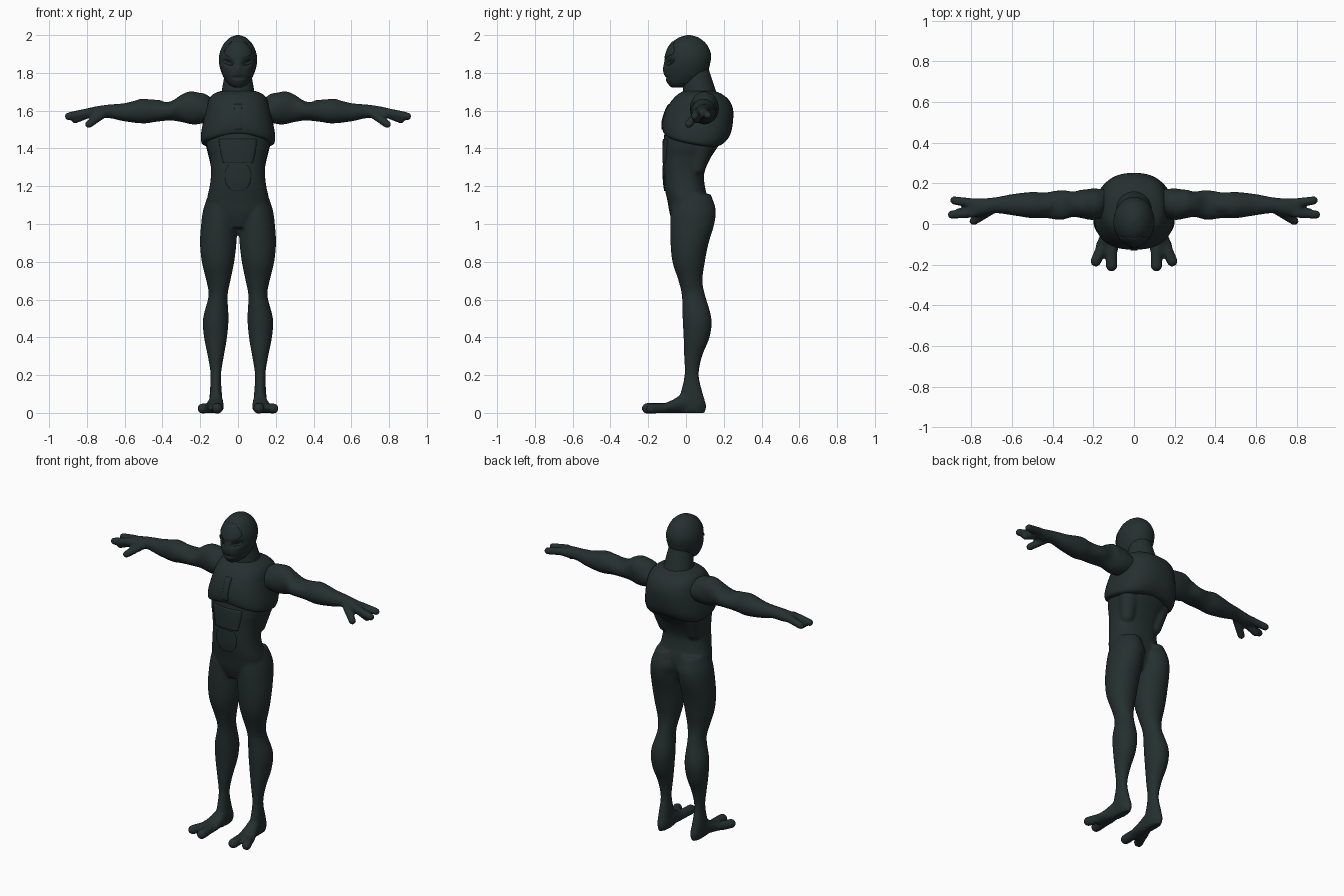
import bpy
import bmesh
import math
from mathutils import Matrix, Vector
from mathutils.bvhtree import BVHTree

cube = bpy.data.objects.get("Cube")
if cube:
    bpy.data.objects.remove(cube, do_unlink=True)

# One dark green-grey colour for the whole figure
suit = bpy.data.materials.new("dark_green_grey")
suit.use_nodes = True
colour = (0.018, 0.029, 0.028, 1)
suit.diffuse_color = colour
shader = next(n for n in suit.node_tree.nodes if n.type == 'BSDF_PRINCIPLED')
shader.inputs["Base Color"].default_value = colour
shader.inputs["Roughness"].default_value = 0.7


def spline(stations, steps):
    """Smoothly fill in stations between the given ones."""
    rows = [Vector(s) for s in stations]
    out = []
    for i in range(len(rows) - 1):
        a, b = rows[max(i - 1, 0)], rows[i]
        c, d = rows[i + 1], rows[min(i + 2, len(rows) - 1)]
        for k in range(steps):
            t = k / steps
            out.append(0.5 * (2 * b + (c - a) * t + (2 * a - 5 * b + 4 * c - d) * t**2
                              + (3 * b - a - 3 * c + d) * t**3))
    return out + [rows[-1]]


def loft(bm, axis, stations, segments=32, steps=4, power=1.0):
    """Closed tube of oval rings; each station is (place, low a, high a, low b, high b)."""
    rings = []
    for place, a0, a1, b0, b1 in spline(stations, steps):
        ring = []
        for k in range(segments):
            angle = math.tau * k / segments
            ca, sa = math.cos(angle), math.sin(angle)
            a = (a0 + a1) / 2 + (a1 - a0) / 2 * math.copysign(abs(ca)**power, ca)
            b = (b0 + b1) / 2 + (b1 - b0) / 2 * math.copysign(abs(sa)**power, sa)
            co = {'x': (place, a, b), 'y': (a, place, b), 'z': (a, b, place)}[axis]
            ring.append(bm.verts.new(co))
        rings.append(ring)
    faces = [bm.faces.new(rings[0]), bm.faces.new(rings[-1])]
    for low, high in zip(rings, rings[1:]):
        for k in range(segments):
            n = (k + 1) % segments
            faces.append(bm.faces.new((low[k], low[n], high[n], high[k])))
    bmesh.ops.recalc_face_normals(bm, faces=faces)


def centred(rows):
    """Turn (z, half width, front, back) into loft stations."""
    return [(z, -w, w, front, back) for z, w, front, back in rows]


def limb(bm, start, r0, end, r1):
    """Tapered rod with round ends."""
    start, end = Vector(start), Vector(end)
    span = end - start
    turn = span.to_track_quat('Z', 'Y').to_matrix().to_4x4()
    bmesh.ops.create_cone(bm, cap_ends=True, segments=20, radius1=r0, radius2=r1,
                          depth=span.length,
                          matrix=Matrix.Translation((start + end) / 2) @ turn)
    for point, radius in ((start, r0), (end, r1)):
        bmesh.ops.create_icosphere(bm, subdivisions=3, radius=radius,
                                   matrix=Matrix.Translation(point))


def finish(name, bm):
    mesh = bpy.data.meshes.new(name)
    bm.to_mesh(mesh)
    bm.free()
    mesh.materials.append(suit)
    mesh.shade_smooth()
    obj = bpy.data.objects.new(name, mesh)
    bpy.context.collection.objects.link(obj)
    return obj


def mirror(obj):
    obj.modifiers.new("both_sides", 'MIRROR')


def fuse(obj, voxel, rounds):
    remesh = obj.modifiers.new("fuse", 'REMESH')
    remesh.mode = 'VOXEL'
    remesh.voxel_size = voxel
    remesh.use_smooth_shade = True
    smooth = obj.modifiers.new("soften", 'SMOOTH')
    smooth.iterations = rounds


def plate(name, target, rows, thick=0.012, both=False, columns=16):
    """Thin raised plate on the front of a part; each row is (z, low x, high x)."""
    tree = BVHTree.FromObject(target, bpy.context.evaluated_depsgraph_get())
    bm = bmesh.new()
    grid = []
    for z, x0, x1 in spline(rows, 5):
        line = []
        for k in range(columns + 1):
            x = x0 + (x1 - x0) * k / columns
            hit = tree.ray_cast(Vector((x, -1, z)), Vector((0, 1, 0)))[0]
            line.append(bm.verts.new(hit or (x, 0, z)))
        grid.append(line)
    for a, b in zip(grid, grid[1:]):
        for k in range(columns):
            bm.faces.new((a[k], a[k + 1], b[k + 1], b[k]))
    bmesh.ops.recalc_face_normals(bm, faces=bm.faces)
    obj = finish(name, bm)
    if both:
        mirror(obj)
    solid = obj.modifiers.new("thickness", 'SOLIDIFY')
    solid.thickness = thick
    solid.offset = 0
    return obj


# Torso, neck and limbs, fused into one smooth body
bm = bmesh.new()
loft(bm, 'z', centred([
    (0.98, .08, -.06, .08), (1.05, .15, -.085, .11), (1.12, .165, -.098, .118),
    (1.2, .15, -.115, .1), (1.27, .143, -.12, .097), (1.35, .15, -.121, .13),
    (1.42, .168, -.12, .175), (1.5, .17, -.112, .2), (1.6, .16, -.095, .22),
    (1.68, .1, -.03, .17)]), power=0.85)
limb(bm, (0, .055, 1.8), .07, (0, .075, 1.66), .095)
for side in (-1, 1):
    def flip(a, b):
        return (a, b) if side > 0 else (-b, -a)

    # Leg
    leg = [
        (0, .088, .142, -.045, .1), (.04, .08, .15, -.045, .107), (.1, .085, .15, -.03, .09),
        (.2, .09, .145, -.008, .068), (.3, .075, .16, -.01, .085), (.4, .058, .18, -.013, .125),
        (.5, .05, .185, -.018, .135), (.62, .055, .156, -.022, .102), (.7, .04, .168, -.04, .087),
        (.8, .02, .192, -.072, .1), (.9, .008, .201, -.082, .12), (1, .004, .195, -.084, .15),
        (1.08, .004, .183, -.08, .157), (1.16, .015, .155, -.07, .13)]
    loft(bm, 'z', [(z, *flip(a, b), f, k) for z, a, b, f, k in leg])
    # Foot and its two splayed toes
    foot = [(-.15, .085, .19, .006, .04), (-.11, .075, .19, 0, .052),
            (-.06, .075, .17, 0, .075), (0, .08, .152, 0, .11), (.07, .085, .148, 0, .08)]
    loft(bm, 'y', [(y, *flip(a, b), f, k) for y, a, b, f, k in foot])
    limb(bm, (side * .11, -.12, .027), .028, (side * .11, -.205, .024), .029)
    limb(bm, (side * .16, -.12, .025), .027, (side * .188, -.183, .023), .027)
    # Arm, from shoulder to palm
    arm = [
        (.12, .04, .17, 1.55, 1.65), (.2, .02, .175, 1.53, 1.69), (.25, .027, .168, 1.528, 1.703),
        (.3, .035, .16, 1.54, 1.685), (.36, .02, .167, 1.548, 1.648), (.44, .03, .155, 1.54, 1.652),
        (.5, .028, .158, 1.532, 1.663), (.6, .043, .147, 1.543, 1.64), (.68, .053, .132, 1.56, 1.633),
        (.74, .043, .127, 1.557, 1.625), (.8, .035, .128, 1.563, 1.612), (.82, .045, .118, 1.572, 1.605)]
    loft(bm, 'x', [(side * x, *rest) for x, *rest in arm])
    # Fingers and thumb
    for start, end in (((.79, .102, 1.59), (.885, .116, 1.574)),
                       ((.79, .055, 1.59), (.897, .046, 1.57)),
                       ((.79, .06, 1.585), (.862, .058, 1.553)),
                       ((.71, .065, 1.587), (.79, .014, 1.528))):
        limb(bm, (side * start[0], *start[1:]), .024, (side * end[0], *end[1:]), .021)
    # Shoulder, forearm, flank and seat muscles
    limb(bm, (side * .2, .1, 1.625), .07, (side * .25, .1, 1.63), .07)
    limb(bm, (side * .42, .09, 1.615), .042, (side * .51, .09, 1.622), .042)
    limb(bm, (side * .115, .1, 1.48), .07, (side * .1, .06, 1.3), .042)
    limb(bm, (side * .085, .08, 1.07), .076, (side * .1, .07, .99), .075)
body = finish("body", bm)
fuse(body, 0.008, 5)

# Head, with the eye sockets pressed in and a snout ridge drawn out
bm = bmesh.new()
loft(bm, 'z', centred([
    (1.722, .018, -.075, -.02), (1.735, .045, -.09, .03), (1.76, .067, -.105, .08),
    (1.8, .087, -.113, .112), (1.85, .1, -.113, .128), (1.9, .098, -.107, .132),
    (1.95, .078, -.083, .11), (1.985, .045, -.042, .07), (2, .008, .005, .025)]),
    segments=64, steps=8)
for v in bm.verts:
    if v.co.y < 0:
        dx, dz = abs(v.co.x) - .05, v.co.z - 1.855 - .35 * (abs(v.co.x) - .05)
        v.co.y += .02 * math.exp(-(dx / .025)**2 - (dz / .018)**2)
        v.co.y -= .008 * math.exp(-(v.co.x / .018)**2 - ((v.co.z - 1.82) / .035)**2)
        v.co.y += .007 * math.exp(-(v.co.x / .035)**2 - ((v.co.z - 1.775) / .008)**2)
head = finish("head", bm)

# Chest vest, its lower rim dropping towards the back
bm = bmesh.new()
loft(bm, 'z', centred([
    (1.44, .172, -.11, .17), (1.452, .193, -.121, .2), (1.49, .196, -.126, .232),
    (1.54, .186, -.122, .247), (1.6, .17, -.107, .25), (1.65, .158, -.078, .232),
    (1.685, .135, -.045, .195), (1.705, .09, -.012, .15)]),
    segments=48, power=0.8)
for v in bm.verts:
    drop = max(0, 1 - (v.co.z - 1.44) / .15)
    v.co.z -= drop * (.2 * v.co.y - .015 * math.cos(v.co.x * 14))
vest = finish("chest_vest", bm)
bpy.context.view_layer.update()

# Raised eyes, face mask, chest bar and belly plates
plate("eye", head, [(1.838, .034, .042), (1.85, .027, .068), (1.862, .038, .078),
                    (1.872, .066, .079)], both=True)
plate("mask_brow", head, [(1.875, -.02, .02), (1.9, -.07, .07), (1.93, -.062, .062),
                          (1.965, -.03, .03)], thick=.006)
plate("chest_bar", vest, [(1.5, -.018, .018), (1.58, -.018, .018), (1.632, -.022, .022)],
      thick=.01)
plate("upper_belly_plate", body, [(1.322, -.075, .075), (1.38, -.09, .09), (1.45, -.1, .1)],
      thick=.01)
plate("lower_belly_plate", body, [(1.175, -.025, .025), (1.21, -.06, .06), (1.27, -.068, .068),
                                  (1.31, -.05, .05)], thick=.01)
